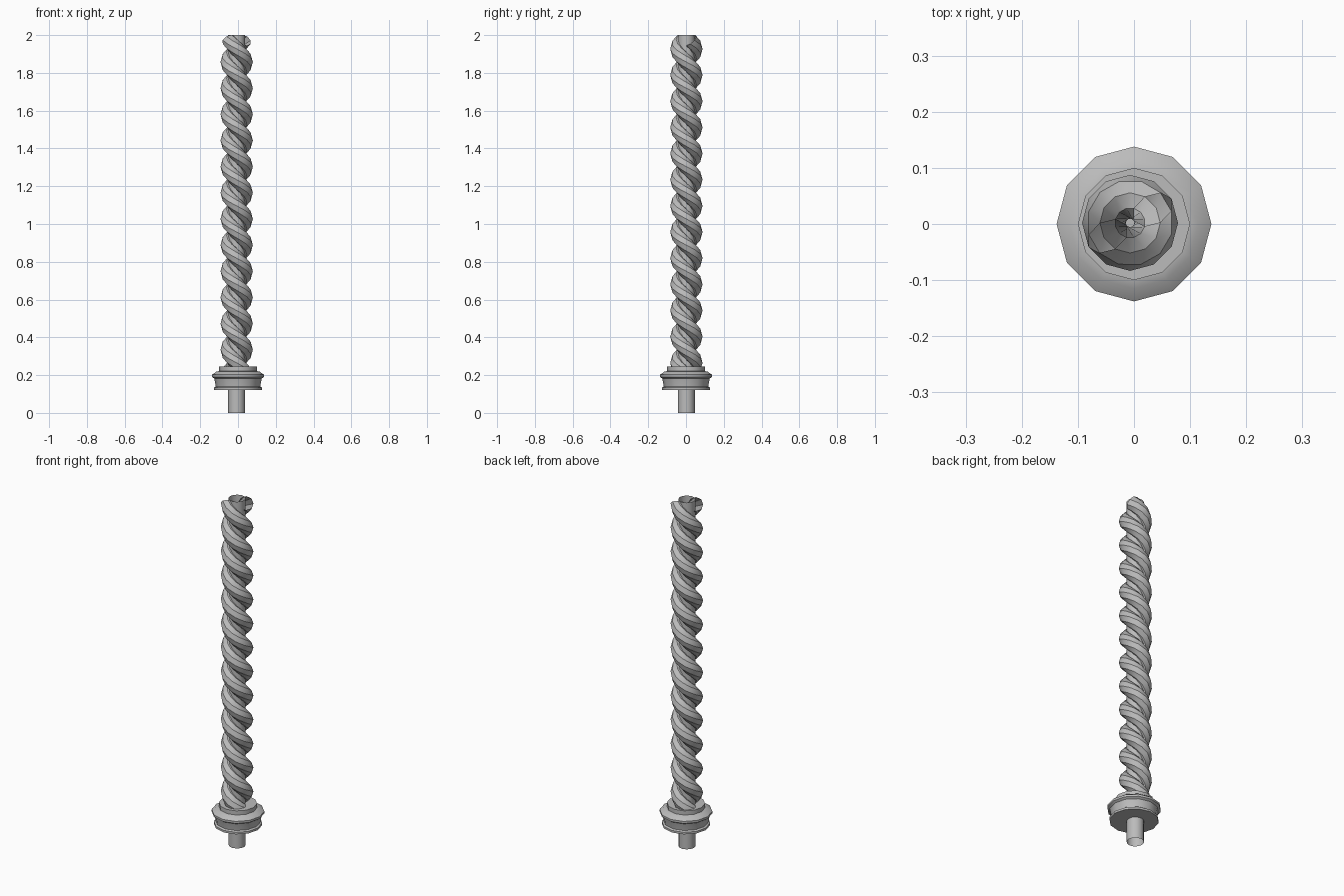
import bpy, bmesh, math
from mathutils import Vector

if "Cube" in bpy.data.objects:
    bpy.data.objects.remove(bpy.data.objects["Cube"], do_unlink=True)

grey = bpy.data.materials.new("plain grey")
grey.use_nodes = True
GREY = (0.5, 0.5, 0.5, 1)
grey.diffuse_color = GREY
grey.node_tree.nodes["Principled BSDF"].inputs["Base Color"].default_value = GREY

CENTRE = Vector((-0.007, 0.002, 0))


def skin(name, rings, capped=False):
    """Join successive rings of points into a surface."""
    bm = bmesh.new()
    loops = [[bm.verts.new(p) for p in ring] for ring in rings]
    for a, b in zip(loops, loops[1:]):
        for i in range(len(a)):
            j = (i + 1) % len(a)
            bm.faces.new((a[i], a[j], b[j], b[i]))
    if capped:
        bm.faces.new(loops[0][::-1])
        bm.faces.new(loops[-1])
    bmesh.ops.recalc_face_normals(bm, faces=bm.faces)
    mesh = bpy.data.meshes.new(name)
    bm.to_mesh(mesh)
    bm.free()
    mesh.materials.append(grey)
    obj = bpy.data.objects.new(name, mesh)
    bpy.context.collection.objects.link(obj)
    bpy.ops.object.select_all(action='DESELECT')
    obj.select_set(True)
    bpy.context.view_layer.objects.active = obj
    bpy.ops.object.shade_smooth_by_angle(angle=math.radians(40))
    return obj


def circle(r, z, sides, centre=Vector()):
    return [centre + Vector((r * math.cos(math.tau * i / sides),
                             r * math.sin(math.tau * i / sides), z))
            for i in range(sides)]


# Open central tube
skin("core_tube", [circle(0.045, z, 12, CENTRE) for z in (0, 2)])

# Turned collar with a groove and a wide lip
collar = [(0.127, 0.122), (0.127, 0.134), (0.118, 0.14), (0.122, 0.165),
          (0.126, 0.182), (0.138, 0.19), (0.138, 0.202), (0.115, 0.218),
          (0.1, 0.221), (0.1, 0.245)]
skin("collar", [circle(r, z, 12) for r, z in collar], capped=True)

# Two twisted strands, winding left-handed around the tube
ORBIT, THICK, PITCH = 0.0465, 0.039, 0.277
TOP, BOTTOM, STEPS = 1.973, 0.215, 12


def strand(name, top_angle):
    count = round((TOP - BOTTOM) / PITCH * STEPS)
    rings = []
    for k in range(count + 1):
        ang = top_angle + math.tau * k / STEPS
        out = Vector((math.cos(ang), math.sin(ang), 0))
        along = Vector((-out.y * math.tau * ORBIT, out.x * math.tau * ORBIT, -PITCH))
        side = along.normalized().cross(out)
        mid = CENTRE + out * ORBIT + Vector((0, 0, TOP - PITCH * k / STEPS))
        rings.append([mid + THICK * (out * math.cos(math.tau * i / 8)
                                     + side * math.sin(math.tau * i / 8))
                      for i in range(8)])
    skin(name, rings)


for name, degrees in (("strand_left", 30), ("strand_right", 210)):
    strand(name, math.radians(degrees))
